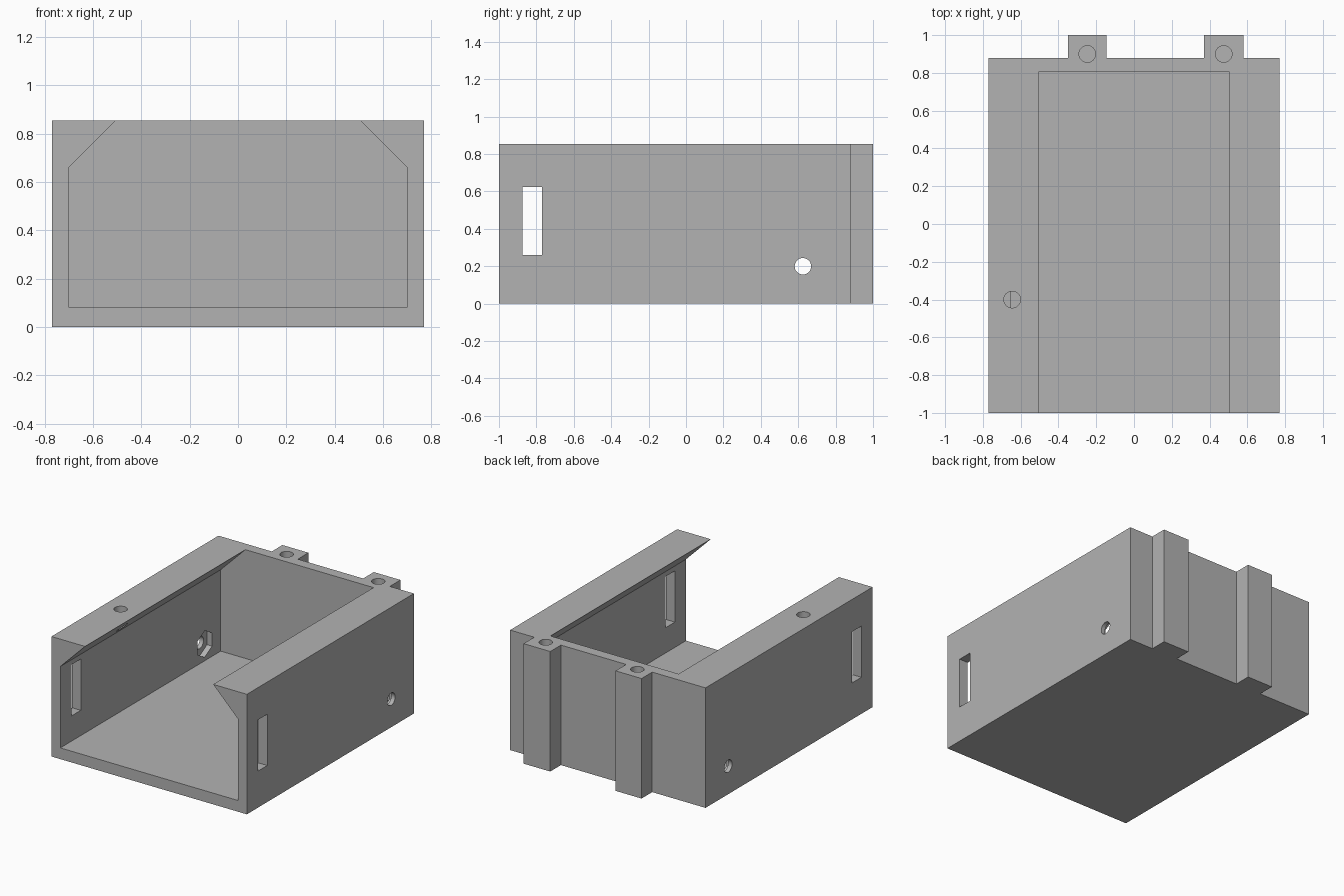
import bpy, bmesh, math
from mathutils import Matrix

cube = bpy.data.objects.get("Cube")
if cube:
    bpy.data.objects.remove(cube, do_unlink=True)

W, FRONT, BACK, H = 0.77, -1.0, 0.88, 0.855   # outer half width, ends, height
IN_W, IN_BACK, FLOOR = 0.70, 0.805, 0.08      # cavity
LIP_W, LIP_Z = 0.505, 0.66                    # sloped overhang along each wall
SCREW_R, SCREW_DEPTH = 0.044, 0.15

grey = bpy.data.materials.new("plain_grey")
grey.use_nodes = True
grey.diffuse_color = (0.45, 0.45, 0.45, 1)
grey.node_tree.nodes["Principled BSDF"].inputs["Base Color"].default_value = grey.diffuse_color


def prism(name, outline, depth, matrix=Matrix()):
    """Extrude a flat outline along local z, then place it."""
    bm = bmesh.new()
    face = bm.faces.new([bm.verts.new((x, y, 0)) for x, y in outline])
    ext = bmesh.ops.extrude_face_region(bm, geom=[face])
    verts = [v for v in ext["geom"] if isinstance(v, bmesh.types.BMVert)]
    bmesh.ops.translate(bm, verts=verts, vec=(0, 0, depth))
    bm.transform(matrix)
    bmesh.ops.recalc_face_normals(bm, faces=bm.faces)
    mesh = bpy.data.meshes.new(name)
    bm.to_mesh(mesh)
    bm.free()
    mesh.materials.append(grey)
    obj = bpy.data.objects.new(name, mesh)
    bpy.context.collection.objects.link(obj)
    return obj


def ring(cx, cy, r, sides, turn=0.0):
    return [(cx + r * math.cos(turn + math.tau * i / sides),
             cy + r * math.sin(turn + math.tau * i / sides)) for i in range(sides)]


def rect(x0, x1, y0, y1):
    return [(x0, y0), (x1, y0), (x1, y1), (x0, y1)]


def cut(body, cutter):
    cutter.hide_render = True
    mod = body.modifiers.new(cutter.name, "BOOLEAN")
    mod.operation, mod.solver, mod.object = "DIFFERENCE", "EXACT", cutter
    bpy.context.view_layer.objects.active = body
    bpy.ops.object.modifier_apply(modifier=mod.name)
    bpy.data.objects.remove(cutter, do_unlink=True)


# Body plan with the two mounting lugs on the back
lugs = [(-0.35, -0.145), (0.37, 0.58)]
plan = [(W, BACK), (W, FRONT), (-W, FRONT), (-W, BACK)]
for x0, x1 in lugs:
    plan += [(x0, BACK), (x0, 1.0), (x1, 1.0), (x1, BACK)]
body = prism("open_box_body", plan, H)

# Cavity, open to the front and the top
half = [(IN_W, FLOOR), (IN_W, LIP_Z), (LIP_W, H), (LIP_W, H + 0.1)]
section = half + [(-x, z) for x, z in reversed(half)]
along_front = Matrix.Translation((0, IN_BACK, 0)) @ Matrix.Rotation(math.pi / 2, 4, "X")
cut(body, prism("cavity_cutter", section, IN_BACK - FRONT + 0.1, along_front))


# Openings across both side walls; outlines are in (y, z)
def across(name, outline, reach):
    place = Matrix(((0, 0, 1, -reach), (1, 0, 0, 0), (0, 1, 0, 0), (0, 0, 0, 1)))
    cut(body, prism(name, outline, 2 * reach, place))


across("slot_cutter", rect(-0.875, -0.77, 0.26, 0.625), 1.0)
across("nut_recess_cutter", ring(0.625, 0.2, 0.095, 6, math.pi / 6), IN_W + 0.04)
across("side_hole_cutter", ring(0.625, 0.2, SCREW_R, 32), 1.0)

# Screw holes drilled from the top
for x, y in [(-0.247, 0.90), (0.475, 0.90), (-0.645, -0.40)]:
    cut(body, prism("screw_hole_cutter", ring(x, y, SCREW_R, 32), SCREW_DEPTH + 0.1,
                    Matrix.Translation((0, 0, H - SCREW_DEPTH))))

# Smooth the round holes, keep every other edge crisp
bpy.ops.object.select_all(action="DESELECT")
body.select_set(True)
bpy.context.view_layer.objects.active = body
bpy.ops.object.shade_smooth_by_angle(angle=math.radians(25))
